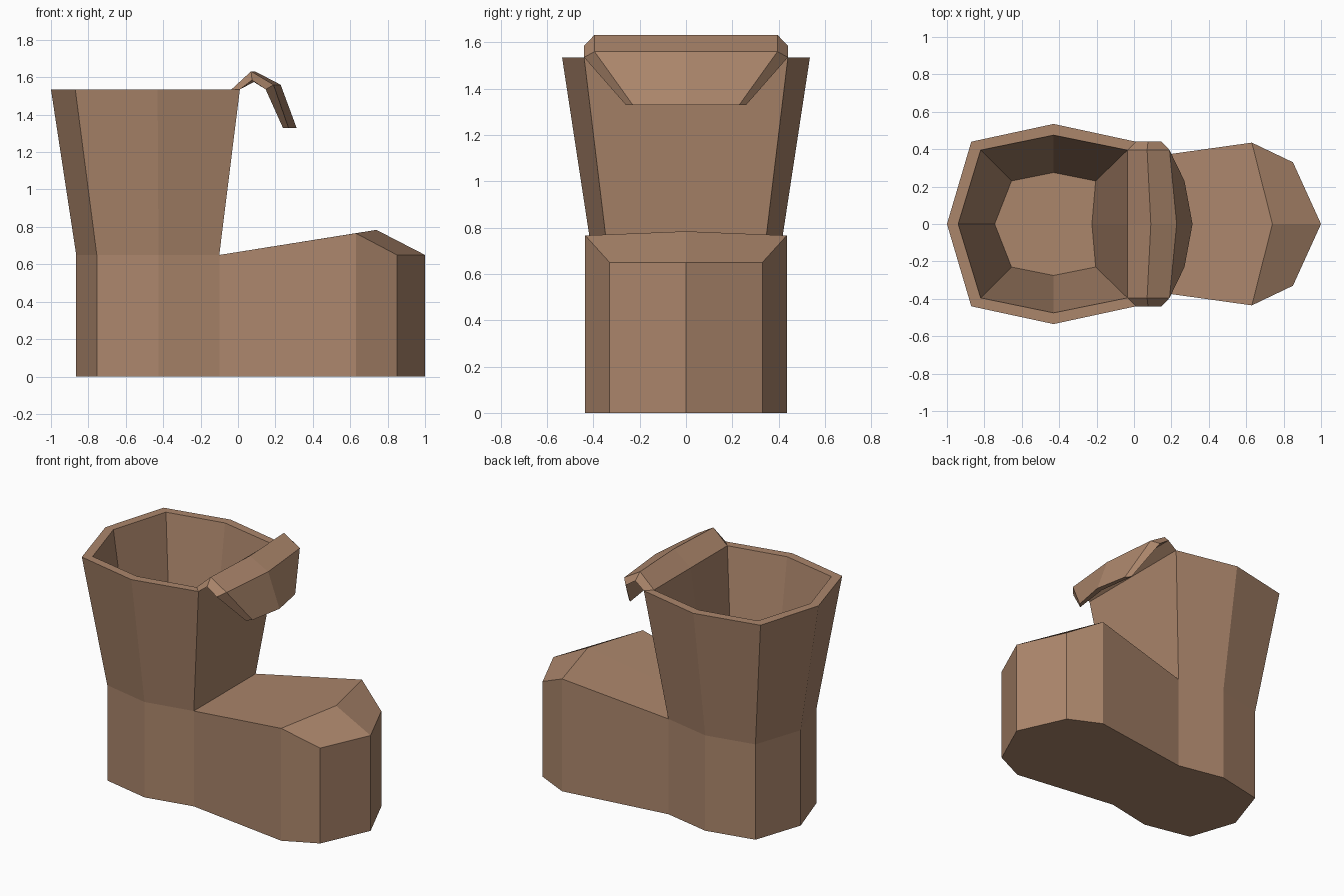
import bpy, bmesh

if "Cube" in bpy.data.objects:
    bpy.data.objects.remove(bpy.data.objects["Cube"])

leather = bpy.data.materials.new("brown leather")
leather.diffuse_color = (0.41, 0.238, 0.148, 1)
leather.use_nodes = True
leather.node_tree.nodes["Principled BSDF"].inputs["Base Color"].default_value = leather.diffuse_color


def mirror_ring(half):
    """Close a half outline (back to front, y >= 0) into a full ring."""
    return half + [(x, -y, z) for x, y, z in reversed(half) if y > 0]


def bridge(a, b):
    """Quads between two rings with the same number of points."""
    n = len(a)
    return [(a[i], a[(i + 1) % n], b[(i + 1) % n], b[i]) for i in range(n)]


def at(z, points):
    return [(x, y, z) for x, y in points]


def make_part(name, faces):
    """Weld a list of polygons into one flat-shaded object."""
    bm = bmesh.new()
    for f in faces:
        bm.faces.new([bm.verts.new(p) for p in f])
    bmesh.ops.remove_doubles(bm, verts=bm.verts, dist=0.0005)
    bmesh.ops.recalc_face_normals(bm, faces=bm.faces)
    mesh = bpy.data.meshes.new(name)
    bm.to_mesh(mesh)
    bm.free()
    mesh.materials.append(leather)
    ob = bpy.data.objects.new(name, mesh)
    bpy.context.collection.objects.link(ob)


# Half outlines
heel = [(-.865, 0), (-.755, .33), (-.425, .40), (-.10, .333)]
toe = [(.63, .435), (.85, .33), (1, 0)]
Z_ANKLE, Z_RIM = .65, 1.535

# Foot: sole, straight sides and sloping toe cap
sole = mirror_ring(at(0, heel + toe))
upper = mirror_ring(at(Z_ANKLE, heel) +
                    [(.63, .435, .766), (.85, .33, Z_ANKLE), (1, 0, Z_ANKLE)])
ridge = (.74, 0, .784)
boot = bridge(sole, upper) + [tuple(reversed(sole))]
ankle_l, ball_l, tip_l, tip = upper[3:7]
tip_r, ball_r, ankle_r = upper[7:10]
ankle_mid = (-.10, 0, Z_ANKLE)
boot += [(ankle_mid, ankle_l, ball_l, ridge), (ankle_mid, ridge, ball_r, ankle_r),
         (ball_l, tip_l, tip, ridge), (ball_r, ridge, tip, tip_r)]

# Shaft: flaring outer wall, rim, inner wall and inner floor
shaft = [mirror_ring(at(z, pts)) for z, pts in [
    (Z_ANKLE, heel + [(-.10, 0)]),
    (Z_RIM, [(-1, 0), (-.87, .44), (-.43, .535), (.01, .44), (.01, 0)]),
    (Z_RIM, [(-.94, 0), (-.82, .395), (-.43, .475), (-.035, .395), (-.035, 0)]),
    (.20, [(-.745, 0), (-.655, .23), (-.43, .275), (-.205, .23), (-.225, 0)])]]
for low, high in zip(shaft, shaft[1:]):
    boot += bridge(low, high)
boot.append(shaft[-1])
make_part("boot", boot)

# Folded tongue: each section is (top side, top middle, under side, under middle)
sections = [
    ((-.035, .395, 1.535), (-.035, 0, 1.535), (.01, .44, 1.535), (.01, 0, 1.535)),
    ((.07, .395, 1.632), (.09, 0, 1.632), (.075, .44, 1.585), (.085, 0, 1.575)),
    ((.19, .395, 1.56), (.228, 0, 1.56), (.148, .44, 1.535), (.18, 0, 1.525)),
    ((.27, .23, 1.33), (.313, 0, 1.33), (.24, .26, 1.33), (.275, 0, 1.33))]


def flip(p):
    return (p[0], -p[1], p[2])


rings = [[ts, tm, flip(ts), flip(us), um, us] for ts, tm, us, um in sections]
tongue = [rings[0], rings[-1][::-1]]
for a, b in zip(rings, rings[1:]):
    tongue += bridge(a, b)
make_part("tongue_flap", tongue)
